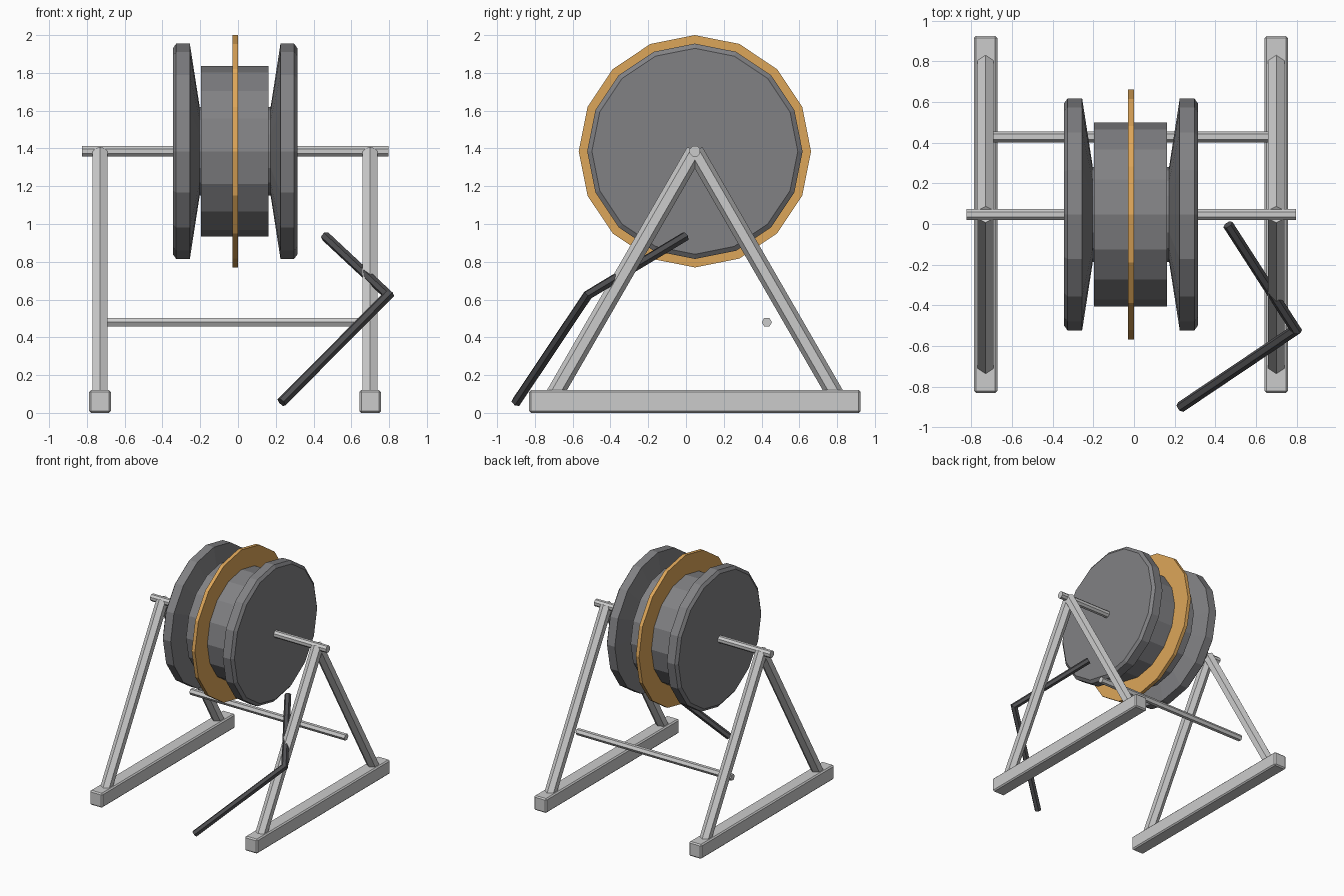
import bpy, bmesh, math
from mathutils import Vector

if "Cube" in bpy.data.objects:
    bpy.data.objects.remove(bpy.data.objects["Cube"])

CX, CY, AZ = -0.015, 0.047, 1.385   # machine centre and axle height


def material(name, rgb):
    m = bpy.data.materials.new(name)
    m.diffuse_color = (*rgb, 1)
    m.use_nodes = True
    m.node_tree.nodes["Principled BSDF"].inputs["Base Color"].default_value = m.diffuse_color
    return m


DARK = material("dark_metal", (0.22, 0.22, 0.23))
BLACK = material("black_metal", (0.08, 0.08, 0.085))
ORANGE = material("orange", (0.72, 0.38, 0.1))


def finish(name, bm, mat=None):
    bmesh.ops.recalc_face_normals(bm, faces=bm.faces)
    me = bpy.data.meshes.new(name)
    bm.to_mesh(me)
    bm.free()
    ob = bpy.data.objects.new(name, me)
    bpy.context.collection.objects.link(ob)
    if mat:
        me.materials.append(mat)
    return ob


def tube(name, rings, n, ref, mat=None, turn=0.0, mitre=None):
    """Capped n-sided tube through (centre, radius) rings on one straight axis.
    ref is the direction of the first corner; mitre = (point, normal) cuts the last ring."""
    d = (Vector(rings[-1][0]) - Vector(rings[0][0])).normalized()
    u = Vector(ref)
    u = (u - d * u.dot(d)).normalized()
    w = d.cross(u)
    bm = bmesh.new()
    loops = []
    for c, r in rings:
        loop = []
        for i in range(n):
            a = 2 * math.pi * i / n + turn
            loop.append(bm.verts.new(Vector(c) + r * (u * math.cos(a) + w * math.sin(a))))
        loops.append(loop)
    if mitre:
        p, nrm = mitre
        for v in loops[-1]:
            v.co += d * ((p - v.co).dot(nrm) / d.dot(nrm))
    for a, b in zip(loops, loops[1:]):
        for i in range(n):
            j = (i + 1) % n
            bm.faces.new((a[i], a[j], b[j], b[i]))
    bm.faces.new(loops[0])
    bm.faces.new(loops[-1])
    return finish(name, bm, mat)


def wheel(name, profile, mat):
    """16-sided solid around the axle from (x, radius) pairs."""
    return tube(name, [((x, CY, AZ), r) for x, r in profile], 16, (0, 0, 1), mat)


for side, tag in ((-1, "left"), (1, "right")):
    x = CX + side * 0.715
    # base beam with softened edges
    bm = bmesh.new()
    bmesh.ops.create_cube(bm, size=1)
    for v in bm.verts:
        v.co = (x + v.co.x * 0.115, CY + v.co.y * 1.755, 0.06 + v.co.z * 0.12)
    beam = finish(tag + "_base_beam", bm)
    bev = beam.modifiers.new("edge", "BEVEL")
    bev.width = 0.01
    bev.segments = 1
    # two hexagonal legs meeting at the axle
    for dy, end in ((-1, "front"), (1, "back")):
        foot = (x, CY + dy * 0.765, 0.06)
        tube(f"{tag}_{end}_leg", [((x, CY, AZ), 0.046), (foot, 0.046)], 6,
             (0, math.cos(math.pi / 6), dy * 0.5))
    # outer flange: chamfered rim, conical inner face
    prof = [(0.330, 0.545), (0.312, 0.570), (0.240, 0.570), (0.188, 0.236)]
    wheel(tag + "_flange", [(CX + side * a, r) for a, r in prof], DARK)

# drum, hub and thin middle disc
wheel("drum", [(-0.196, 0.452), (0.162, 0.452)], DARK)
wheel("hub", [(-0.21, 0.234), (0.18, 0.234)], DARK)
wheel("middle_disc", [(-0.03, 0.615), (0.0, 0.615)], ORANGE)

# axle and lower cross bar
tube("axle", [((-0.825, CY, AZ), 0.03), ((0.797, CY, AZ), 0.03)], 8, (0, 0, 1),
     turn=math.pi / 8)
tube("cross_bar", [((-0.73, 0.428, 0.48), 0.027), ((0.70, 0.428, 0.48), 0.027)], 6, (0, 1, 0))

# bent lever, its two rods mitred at the elbow
top, elbow, tip = Vector((0.462, -0.003, 0.935)), Vector((0.795, -0.52, 0.624)), Vector((0.23, -0.90, 0.056))
d1, d2 = (elbow - top).normalized(), (tip - elbow).normalized()
cut = (elbow, d1 + d2)
pivot = d1.cross(d2)
tube("lever_upper", [(top, 0.026), (elbow, 0.026)], 6, pivot, BLACK, mitre=cut)
tube("lever_lower", [(tip, 0.027), (elbow, 0.027)], 6, pivot, BLACK, mitre=cut)
